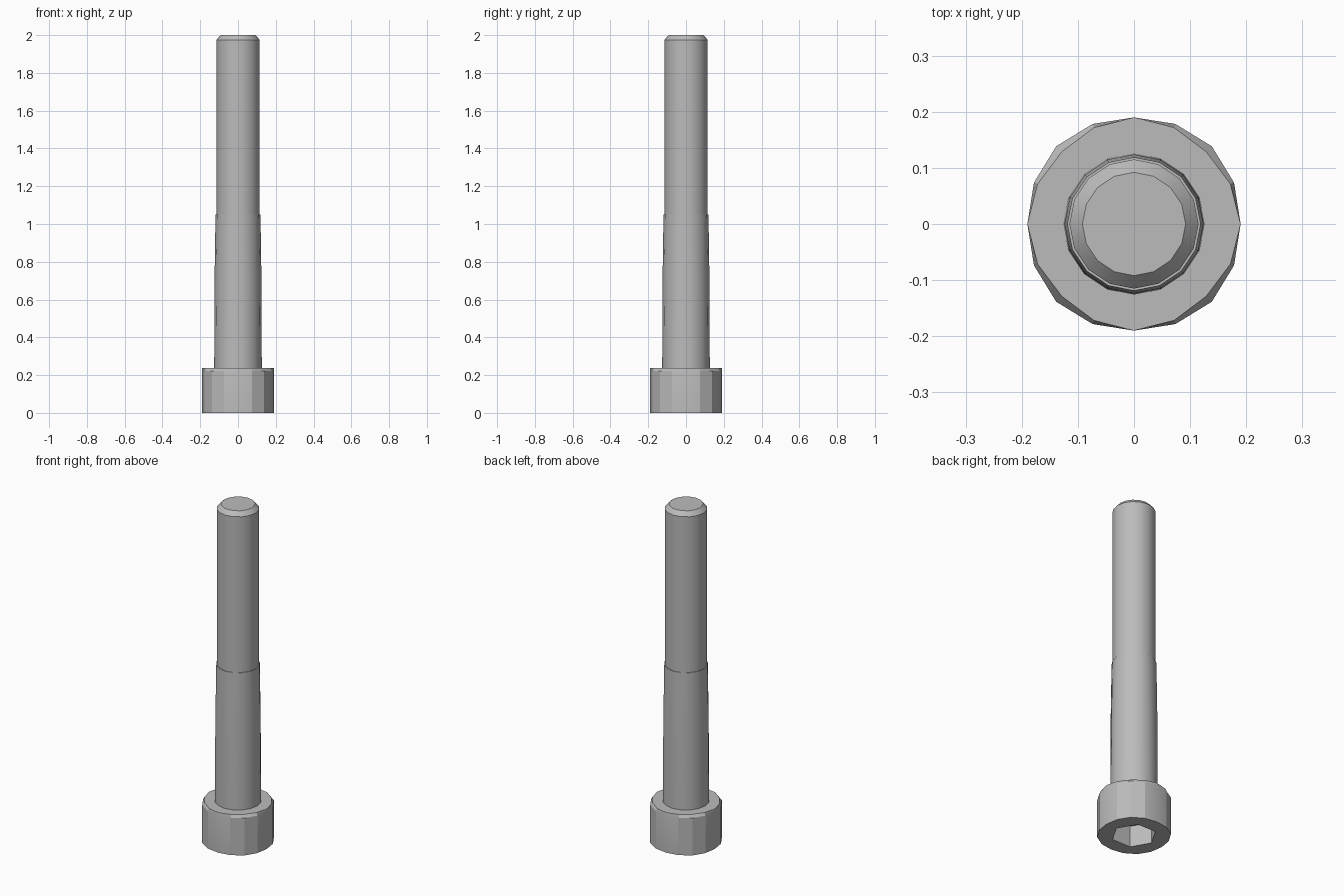
import bpy, bmesh, math
from math import cos, sin, pi

SIDES = 16

cube = bpy.data.objects.get("Cube")
if cube:
    bpy.data.objects.remove(cube)

steel = bpy.data.materials.new("grey_steel")
steel.use_nodes = True
grey = (0.5, 0.5, 0.5, 1)
steel.diffuse_color = grey
steel.node_tree.nodes["Principled BSDF"].inputs["Base Color"].default_value = grey


def ring(bm, radius, z, sides=SIDES, turn=0.0):
    """Add a ring of vertices; radius is a number or a function of the angle."""
    verts = []
    for i in range(sides):
        a = turn + 2 * pi * i / sides
        r = radius(a) if callable(radius) else radius
        verts.append(bm.verts.new((r * cos(a), r * sin(a), z)))
    return verts


def skin(bm, low, high):
    n = len(low)
    for i in range(n):
        j = (i + 1) % n
        bm.faces.new((low[i], low[j], high[j], high[i]))


def loop_edges(bm, verts):
    pairs = zip(verts, verts[1:] + verts[:1])
    return [bm.edges.get(p) or bm.edges.new(p) for p in pairs]


def finish(bm, name, angle):
    bmesh.ops.recalc_face_normals(bm, faces=bm.faces)
    mesh = bpy.data.meshes.new(name)
    bm.to_mesh(mesh)
    bm.free()
    mesh.materials.append(steel)
    obj = bpy.data.objects.new(name, mesh)
    bpy.context.collection.objects.link(obj)
    bpy.ops.object.select_all(action='DESELECT')
    obj.select_set(True)
    bpy.context.view_layer.objects.active = obj
    bpy.ops.object.shade_smooth_by_angle(angle=math.radians(angle))


# Shank: tapered plain lower half, step, straight upper half, chamfered tip
bm = bmesh.new()
profile = [(0.126, 0.23), (0.124, 0.72), (0.119, 1.05),
           (0.115, 1.05), (0.115, 1.975), (0.092, 2.0)]
rings = [ring(bm, r, z) for r, z in profile]
for low, high in zip(rings, rings[1:]):
    skin(bm, low, high)
bm.faces.new(rings[-1])
finish(bm, "shank", 30)


# Head: faceted cylinder whose upper rim is nicked on the diagonals
def rim(a):
    return 0.19 + 0.006 * sin(2 * a) ** 2


def nicked_rim(a):
    return 0.19 - 0.008 * sin(2 * a) ** 2


bm = bmesh.new()
bottom = ring(bm, rim, 0)
shoulder = ring(bm, rim, 0.222)
top = ring(bm, nicked_rim, 0.238)
skin(bm, bottom, shoulder)
skin(bm, shoulder, top)
bm.faces.new(top)

# Hexagonal socket sunk into the underside of the head
mouth = ring(bm, 0.12, 0, 6)
floor = ring(bm, 0.12, 0.125, 6)
skin(bm, mouth, floor)
bm.faces.new(floor)
bmesh.ops.triangle_fill(bm, use_beauty=True,
                        edges=loop_edges(bm, bottom) + loop_edges(bm, mouth))
finish(bm, "socket_head", 20)
